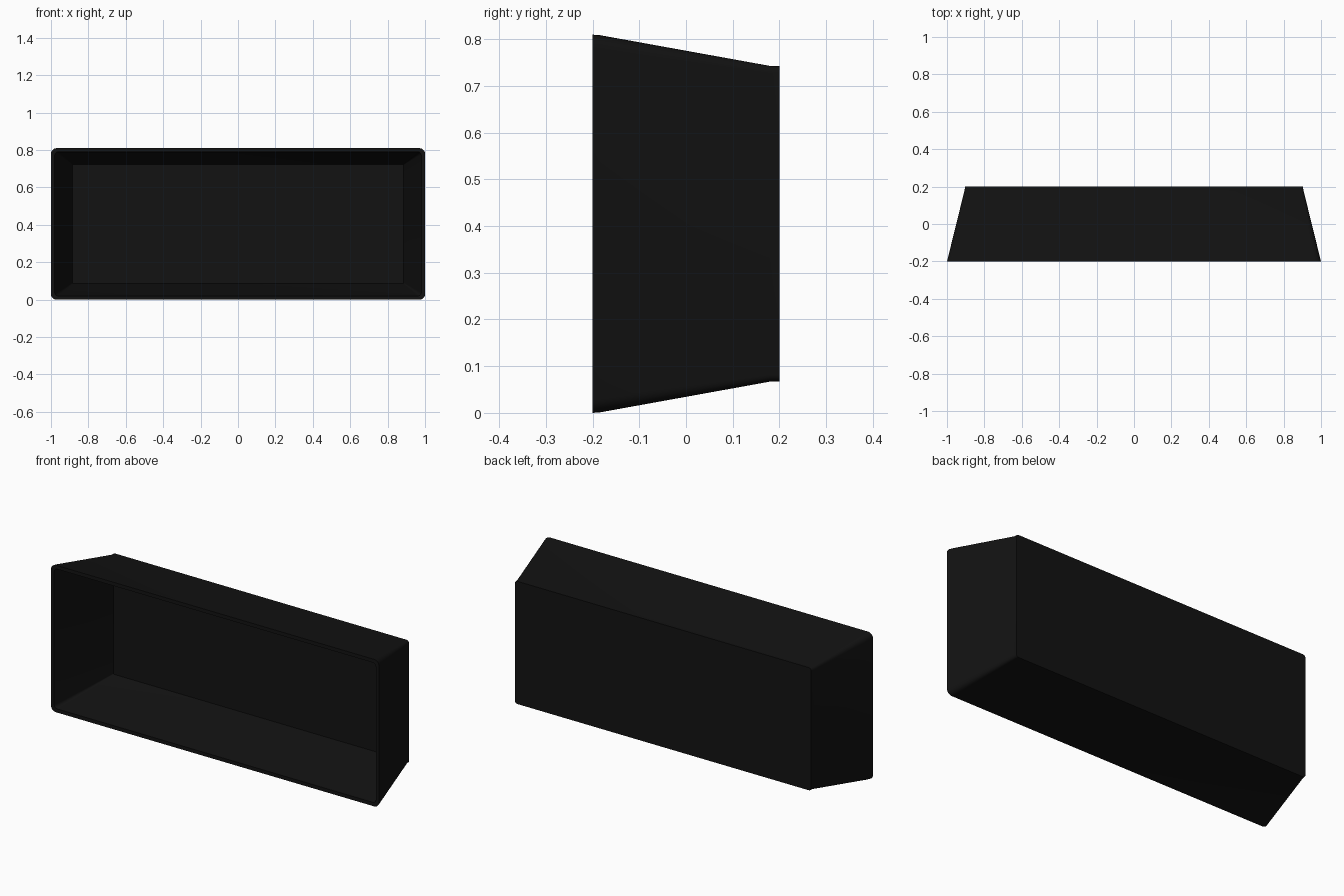
import bpy, bmesh, math

if "Cube" in bpy.data.objects:
    bpy.data.objects.remove(bpy.data.objects["Cube"])

CZ = 0.405  # mid height


def ring(bm, y, hx, hz, r, n=5):
    # rounded rectangle loop at depth y
    verts = []
    for k, (sx, sz) in enumerate([(1, 1), (-1, 1), (-1, -1), (1, -1)]):
        for i in range(n + 1):
            a = math.pi / 2 * (k + i / n)
            verts.append(bm.verts.new((sx * (hx - r) + r * math.cos(a), y,
                                       CZ + sz * (hz - r) + r * math.sin(a))))
    return verts


bm = bmesh.new()
# outer front to back, then inner back to front: y, half width, half height, radius
sections = [
    (-0.2, 1.0, 0.405, 0.03),
    (-0.185, 0.996, 0.404, 0.03),
    (0.18, 0.906, 0.338, 0.015),
    (0.2, 0.903, 0.338, 0.015),
    (0.18, 0.886, 0.318, 0.004),
    (-0.185, 0.976, 0.384, 0.018),
    (-0.2, 0.98, 0.385, 0.018),
]
rings = [ring(bm, *s) for s in sections]


def bridge(a, b):
    for i in range(len(a)):
        j = (i + 1) % len(a)
        bm.faces.new((a[i], a[j], b[j], b[i]))


# outer walls, inner walls and front rim
for a, b in [(0, 1), (1, 2), (2, 3), (4, 5), (5, 6), (6, 0)]:
    bridge(rings[a], rings[b])
# back panel, outside and inside
bm.faces.new(rings[3])
bm.faces.new(rings[4])
bmesh.ops.recalc_face_normals(bm, faces=bm.faces[:])

mesh = bpy.data.meshes.new("open_tapered_box")
bm.to_mesh(mesh)
bm.free()
box = bpy.data.objects.new("open_tapered_box", mesh)
bpy.context.collection.objects.link(box)

# black finish
mat = bpy.data.materials.new("black")
mat.diffuse_color = (0.006, 0.006, 0.006, 1)
mat.use_nodes = True
mat.node_tree.nodes["Principled BSDF"].inputs["Base Color"].default_value = mat.diffuse_color
mesh.materials.append(mat)

bpy.context.view_layer.objects.active = box
box.select_set(True)
bpy.ops.object.shade_smooth_by_angle(angle=math.radians(30))
